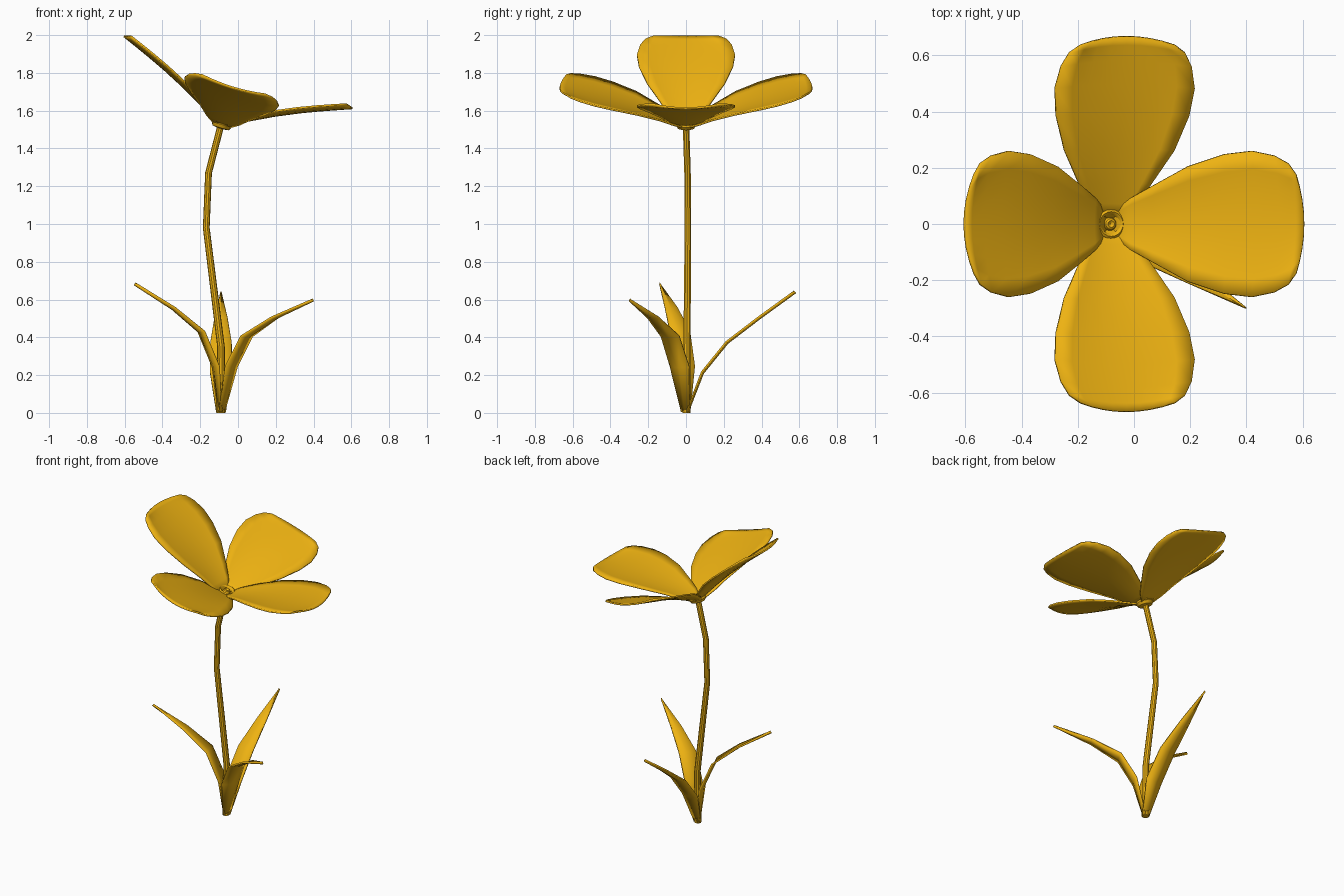
import bpy, math
from mathutils import Matrix, Vector

if "Cube" in bpy.data.objects:
    bpy.data.objects.remove(bpy.data.objects["Cube"])

mat = bpy.data.materials.new("yellow")
mat.diffuse_color = (0.86, 0.45, 0.006, 1)
mat.use_nodes = True
mat.node_tree.nodes["Principled BSDF"].inputs["Base Color"].default_value = mat.diffuse_color


def make(name, verts, faces, matrix=Matrix(), thickness=0, angle=35):
    me = bpy.data.meshes.new(name)
    me.from_pydata(verts, [], faces)
    me.transform(matrix)
    me.materials.append(mat)
    ob = bpy.data.objects.new(name, me)
    bpy.context.collection.objects.link(ob)
    if thickness:
        mod = ob.modifiers.new("thickness", 'SOLIDIFY')
        mod.thickness = thickness
        mod.offset = 0
    bpy.ops.object.select_all(action='DESELECT')
    ob.select_set(True)
    bpy.context.view_layer.objects.active = ob
    bpy.ops.object.shade_smooth_by_angle(angle=math.radians(angle))
    return ob


def grid_faces(rows, cols, closed=False):
    n = cols if closed else cols - 1
    return [(i * cols + j, (i + 1) * cols + j,
             (i + 1) * cols + (j + 1) % cols, i * cols + (j + 1) % cols)
            for i in range(rows - 1) for j in range(n)]


# bent stem: rings swept along a path of (x, y, z, radius)
path = [(-0.092, 0.003, 0, 0.022), (-0.09, 0.005, 0.35, 0.02),
        (-0.168, 0.01, 0.98, 0.018), (-0.156, 0.008, 1.27, 0.018),
        (-0.09, 0, 1.525, 0.018)]
SIDES = 10
verts = []
for i, (x, y, z, r) in enumerate(path):
    a, b = Vector(path[max(i - 1, 0)][:3]), Vector(path[min(i + 1, 4)][:3])
    d = (b - a).normalized() if i else Vector((0, 0, 1))
    side = Vector((0, 1, 0)).cross(d).normalized()
    up = d.cross(side)
    for k in range(SIDES):
        t = 2 * math.pi * k / SIDES
        verts.append(Vector((x, y, z)) + r * (side * math.cos(t) + up * math.sin(t)))
faces = grid_faces(len(path), SIDES, True)
faces = [f[::-1] for f in faces]
faces += [tuple(range(SIDES))[::-1], tuple(range(4 * SIDES, 5 * SIDES))]
make("stem", verts, faces)

# flower head frame, tilted towards +x
head = Matrix.Translation((-0.09, 0, 1.515)) @ Matrix.Rotation(math.radians(17), 4, 'Y')

# petals: (distance, half width) rows, cupped across and curled at the tip
outline = [(0, 0.03), (0.08, 0.092), (0.16, 0.135), (0.29, 0.205), (0.42, 0.248),
           (0.52, 0.26), (0.6, 0.243), (0.65, 0.215), (0.677, 0.175)]
COLS = 9
for name, turn, lift in (("right", 0, 25), ("back", 90, 18),
                         ("left", 180, 26), ("front", 270, 18)):
    verts = []
    for r, w in outline:
        t = r / 0.677
        for j in range(COLS):
            v = 2 * j / (COLS - 1) - 1
            verts.append((r + 0.026 * t ** 4 * (1 - v * v), w * v,
                          0.018 * math.sin(math.pi * t) + 0.025 * v * v * min(1, 3 * t)))
    m = head @ Matrix.Rotation(math.radians(turn), 4, 'Z') \
        @ Matrix.Rotation(math.radians(-lift), 4, 'Y')
    make(name + "_petal", verts, grid_faces(len(outline), COLS), m, 0.01, 50)

# flower centre: lathed ring with a small knob inside
profile = [(0.02, -0.01), (0.045, -0.006), (0.055, 0.012), (0.052, 0.026), (0.044, 0.032),
           (0.036, 0.026), (0.031, 0.012), (0.025, 0.012), (0.019, 0.026),
           (0.012, 0.03), (0.0005, 0.022)]
N = 20
verts = [(r * math.cos(2 * math.pi * k / N), r * math.sin(2 * math.pi * k / N), z)
         for r, z in profile for k in range(N)]
faces = [f[::-1] for f in grid_faces(len(profile), N, True)]
faces += [tuple(range(N))[::-1], tuple(range(len(verts) - N, len(verts)))]
make("flower_centre", verts, faces, head)

# leaves: (reach, height) midribs with shared half widths
widths = [0.025, 0.058, 0.056, 0.034, 0.001]
leaves = {
    "left_leaf": (197, [(0.01, 0.005), (0.035, 0.24), (0.115, 0.425), (0.27, 0.55), (0.48, 0.68)]),
    "right_leaf": (-31.5, [(0.01, 0.005), (0.07, 0.24), (0.165, 0.4), (0.34, 0.5), (0.575, 0.595)]),
    "back_leaf": (90, [(0.01, 0.005), (0.09, 0.21), (0.22, 0.37), (0.39, 0.5), (0.58, 0.638)]),
}
for name, (turn, rib) in leaves.items():
    verts = [(r - 0.006 * abs(v), w * v, z + 0.006 * abs(v) * (i > 0))
             for i, ((r, z), w) in enumerate(zip(rib, widths)) for v in (-1, 0, 1)]
    m = Matrix.Translation((-0.09, 0, 0)) @ Matrix.Rotation(math.radians(turn), 4, 'Z')
    make(name, verts, grid_faces(5, 3), m, 0.01, 30)
